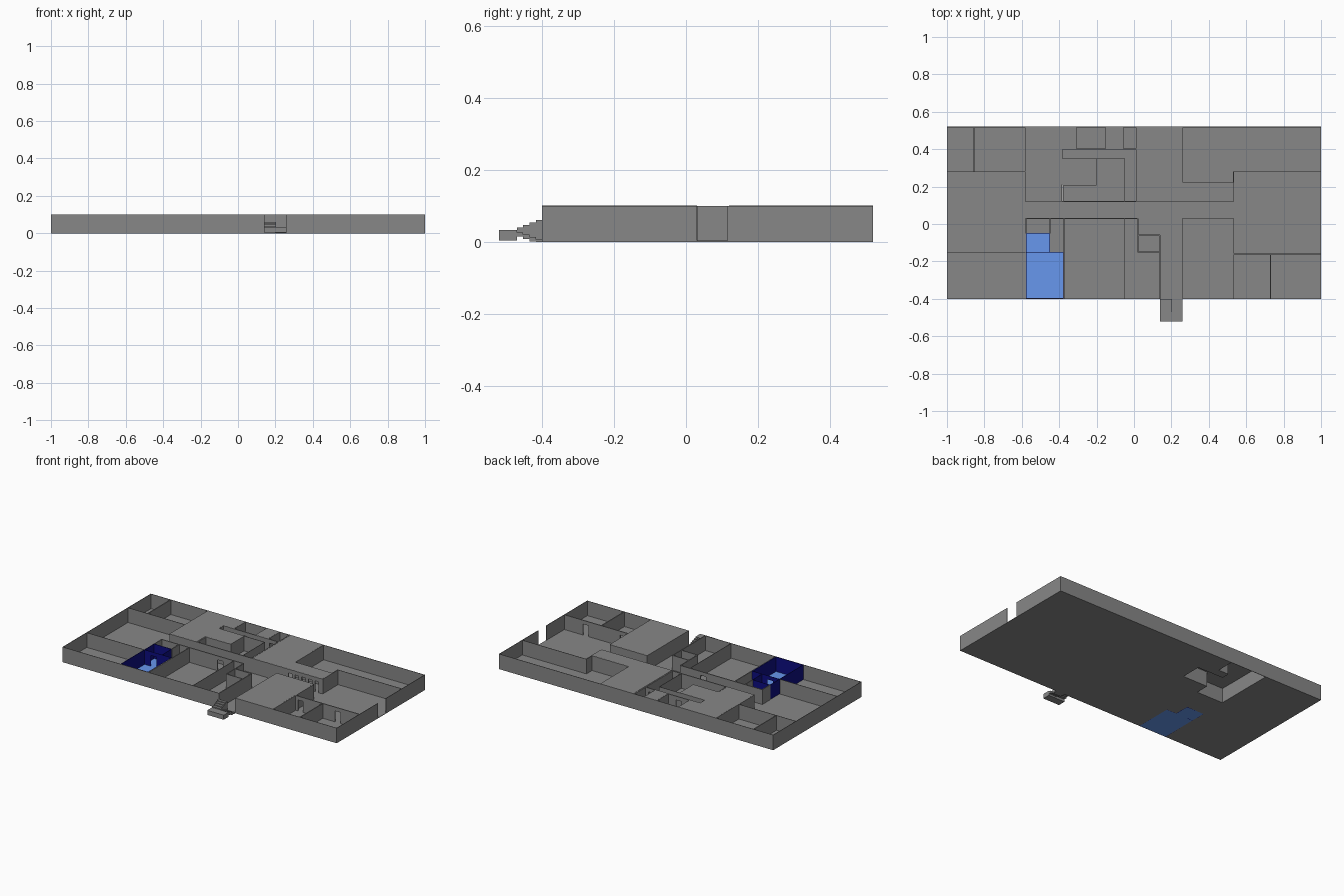
import bpy, bmesh

if "Cube" in bpy.data.objects:
    bpy.data.objects.remove(bpy.data.objects["Cube"])

H = 0.10      # wall height
T = 0.003     # half wall thickness
F = 0.003     # floor thickness
GREY = (.245, .245, .245, 1)
PALE = (.135, .31, .85, 1)
NAVY = (.004, .004, .22, 1)
mats = {}


def material(color):
    if color not in mats:
        mats[color] = bpy.data.materials.new("color_%d" % len(mats))
        mats[color].diffuse_color = color
    return mats[color]


def boxes(name, items, color=GREY):
    """One object from boxes given as (x0, y0, z0, x1, y1, z1)."""
    bm = bmesh.new()
    for x0, y0, z0, x1, y1, z1 in items:
        for v in bmesh.ops.create_cube(bm, size=1)['verts']:
            v.co = (x0 if v.co.x < 0 else x1,
                    y0 if v.co.y < 0 else y1,
                    z0 if v.co.z < 0 else z1)
    me = bpy.data.meshes.new(name)
    bm.to_mesh(me)
    bm.free()
    me.materials.append(material(color))
    ob = bpy.data.objects.new(name, me)
    bpy.context.collection.objects.link(ob)
    return ob


def wall(axis, pos, a, b, doors=(), width=0.04, top=0.075, t=T):
    """Boxes of a straight wall along an axis, with lintelled doorways."""
    spans, s = [], a
    for d in doors:
        spans += [(s, d - width / 2, 0), (d - width / 2, d + width / 2, top)]
        s = d + width / 2
    spans.append((s, b, 0))
    if axis == 'x':
        return [(p, pos - t, z, q, pos + t, H) for p, q, z in spans]
    return [(pos - t, p, z, pos + t, q, H) for p, q, z in spans]


def slabs(rects, z0, z1):
    return [(x0, y0, z0, x1, y1, z1) for x0, y0, x1, y1 in rects]


# floors
boxes("floor", slabs([
    (-1, -.4, -.575, .52), (-.575, -.05, -.45, .12), (-.45, -.15, -.38, .12),
    (-.38, -.4, 1, .12), (-.38, .12, 1, .21), (-.2, .21, 1, .35),
    (-.385, .35, 1, .4), (-.31, .4, 1, .52)], 0, F))

# outer walls, with entrance gap in front and exit gap on the right
O = .0015
E = 1 - O
boxes("outer_walls",
      wall('x', -.4 + O, -1, .14, t=O) + wall('x', -.4 + O, .26, 1, t=O)
      + wall('x', .52 - O, -1, 1, t=O) + wall('y', -E, -.4, .52, t=O)
      + wall('y', E, -.4, .03, t=O) + wall('y', E, .115, .52, t=O))

# left wing partitions
boxes("left_partitions",
      wall('x', .28, -1, -.58, t=O) + wall('y', -.855, .28, .52)
      + wall('x', -.15, -1, -.58, t=O) + wall('y', -.58, .12, .52))

# central partitions, south of the corridor
boxes("south_partitions",
      wall('x', .03, -.58, .02, [-.15]) + wall('y', -.375, -.4, .03)
      + wall('y', -.05, -.4, .03, t=O) + wall('y', .02, -.15, .03)
      + wall('x', -.06, .02, .14) + wall('x', -.15, .02, .14)
      + wall('y', .14, -.4, -.06) + wall('y', -.577, -.05, .03)
      + wall('y', -.45, -.05, .03))

# central partitions, north of the corridor
boxes("north_partitions",
      wall('x', .12, -.58, .02) + wall('y', .015, .12, .52)
      + wall('y', -.05, .12, .35, t=O) + wall('x', .35, -.385, -.05, t=O)
      + wall('y', -.2, .21, .35, t=O) + wall('x', .21, -.38, -.2)
      + wall('y', -.38, .12, .21) + wall('y', -.385, .35, .40)
      + wall('x', .40, -.385, .02, [-.23, -.03]) + wall('y', -.31, .4, .52)
      + wall('y', -.15, .4, .52) + wall('y', -.06, .4, .52))

# right wing partitions
boxes("right_partitions",
      wall('x', .28, .53, 1, t=O) + wall('y', .532, .12, .28)
      + wall('x', -.16, .53, 1, [.57, .84]) + wall('y', .73, -.4, -.16)
      + wall('y', .26, .22, .52) + wall('x', .22, .26, .53)
      + wall('x', .12, .02, .26)
      + wall('y', .532, -.4, .03) + wall('x', .03, .26, .53)
      + wall('y', .263, -.4, .03))

# row of narrow openings beside the corridor
boxes("colonnade", wall('x', .12, .26, .53,
                        [.30 + .048 * i for i in range(5)], width=.026))

# flat roofs over the closed spaces
boxes("roofs", slabs([
    (-.58, .12, -.385, .52), (-.385, .21, -.2, .35), (-.385, .4, -.31, .52),
    (-.15, .4, -.06, .52), (.02, .12, .26, .52), (.26, .12, .53, .22),
    (.26, -.4, .53, .03)], H - .003, H + .0003))

# highlighted room: pale floor, dark walls
boxes("blue_floor", slabs([(-.575, -.4, -.378, -.15),
                           (-.575, -.15, -.45, -.05)], 0, F + .001), PALE)
boxes("blue_walls",
      wall('y', -.577, -.398, -.05, t=O) + wall('x', -.05, -.577, -.45, t=O)
      + wall('y', -.45, -.15, -.05, t=O)
      + wall('x', -.15, -.577, -.378, [-.51], t=O)
      + wall('y', -.379, -.398, -.15, t=O)
      + wall('x', -.396, -.577, -.378, t=O), NAVY)

# entrance landing, flight up on the left and flight down on the right
steps = [(.14, -.52, F, .26, -.47, .033)]
for i in range(4):
    y0 = -.47 + .0175 * i
    y1 = y0 + .0175
    up, down = .033 + .007 * (i + 1), .033 - .0065 * (i + 1)
    low = max(0, down - .012)
    steps.append((.14, y0, up - .021, .20, y1, up))
    steps.append((.20, y0, low, .26, y1, down))
    steps.append((.198, y0, low, .202, y1, up))   # divider between flights
boxes("entrance_stairs", steps)

for m in bpy.data.materials:
    if m.users and not m.is_grease_pencil:
        m.use_nodes = True
        m.node_tree.nodes["Principled BSDF"].inputs["Base Color"].default_value = m.diffuse_color
